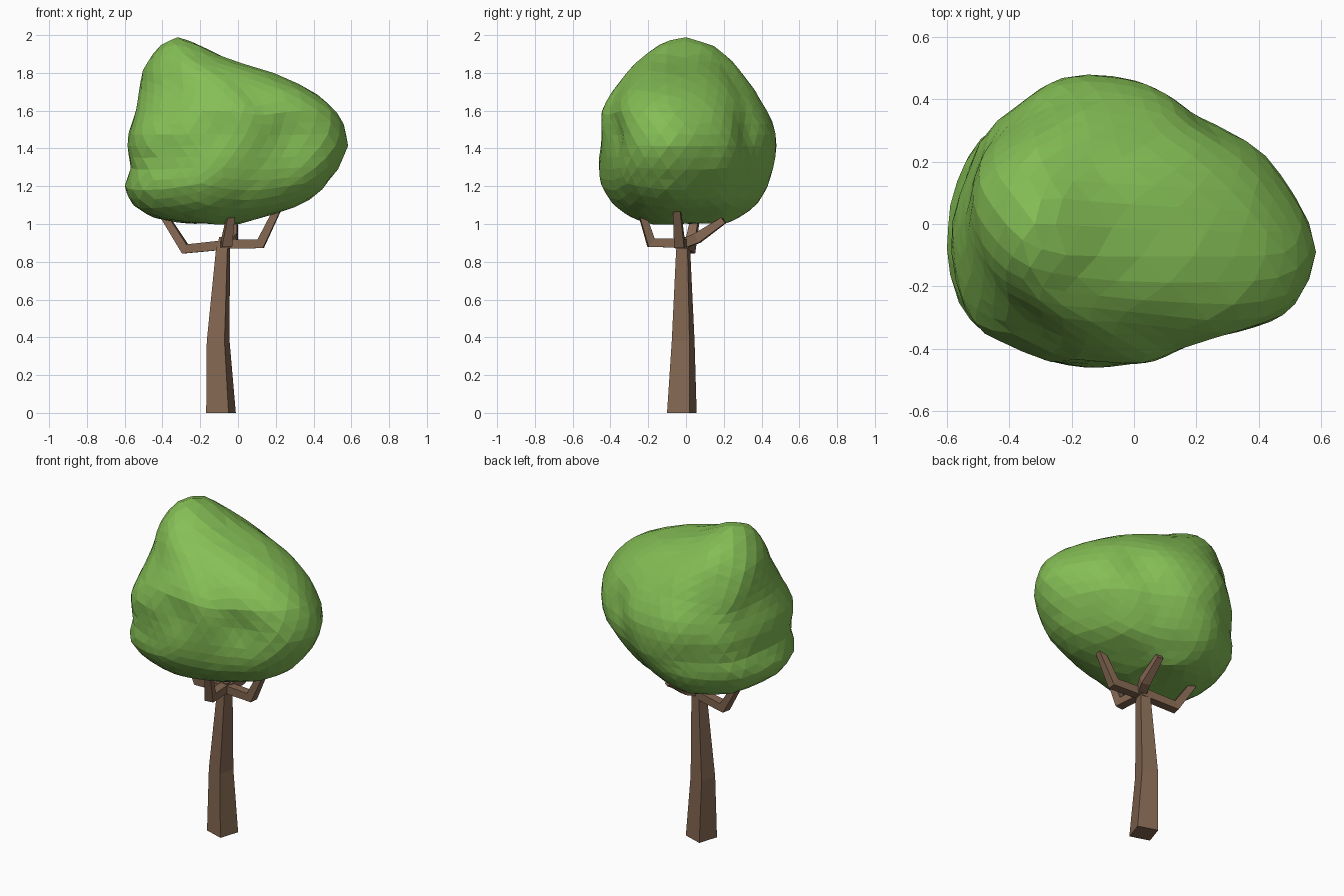
import bpy, bmesh, math
from mathutils import Vector, noise

if "Cube" in bpy.data.objects:
    bpy.data.objects.remove(bpy.data.objects["Cube"])


def material(name, rgb):
    m = bpy.data.materials.new(name)
    m.diffuse_color = (*rgb, 1)
    m.use_nodes = True
    m.node_tree.nodes["Principled BSDF"].inputs["Base Color"].default_value = m.diffuse_color
    return m


BARK = material("bark brown", (0.23, 0.135, 0.083))
LEAF = material("leaf green", (0.235, 0.52, 0.092))


def finish(bm, name, mat):
    bmesh.ops.recalc_face_normals(bm, faces=bm.faces)
    me = bpy.data.meshes.new(name)
    bm.to_mesh(me)
    bm.free()
    me.materials.append(mat)
    ob = bpy.data.objects.new(name, me)
    bpy.context.collection.objects.link(ob)
    return ob


def loft(name, rings, mat):
    """Join four-sided rings into a closed limb."""
    bm = bmesh.new()
    vs = [[bm.verts.new(p) for p in r] for r in rings]
    for a, b in zip(vs, vs[1:]):
        for i in range(4):
            j = (i + 1) % 4
            bm.faces.new((a[i], a[j], b[j], b[i]))
    bm.faces.new(vs[0][::-1])
    bm.faces.new(vs[-1])
    return finish(bm, name, mat)


# Trunk: leaning, tapered, turned square section (x, y, z, corner radius, angle)
trunk = [(-0.09, -0.022, 0, 0.088, -63), (-0.105, -0.015, 0.38, 0.069, -61),
         (-0.08, -0.015, 0.86, 0.044, -58), (-0.07, -0.012, 0.93, 0.036, -55)]
loft("trunk", [[(x + r * math.cos(math.radians(a + 90 * k)),
                 y + r * math.sin(math.radians(a + 90 * k)), z) for k in range(4)]
               for x, y, z, r, a in trunk], BARK)


# Branches: bent square limbs
def branch(name, pts, halves):
    pts = [Vector(p) for p in pts]
    flat = pts[-1] - pts[0]
    side = Vector((-flat.y, flat.x, 0)).normalized()
    rings = []
    for i, (p, h) in enumerate(zip(pts, halves)):
        t = Vector()
        if i > 0:
            t += (p - pts[i - 1]).normalized()
        if i < len(pts) - 1:
            t += (pts[i + 1] - p).normalized()
        up = t.normalized().cross(side)
        rings.append([p + side * (h * a) + up * (h * b)
                      for a, b in ((1, 1), (-1, 1), (-1, -1), (1, -1))])
    loft(name, rings, BARK)


W = (0.025, 0.027, 0.018)
branch("left_branch", [(-0.06, -0.01, 0.89), (-0.28, 0.02, 0.868), (-0.42, 0.06, 1.09)], W)
branch("right_branch", [(-0.07, -0.02, 0.895), (0.12, -0.035, 0.895), (0.22, -0.05, 1.10)], W)
branch("front_branch", [(-0.07, 0.01, 0.90), (-0.06, -0.185, 0.90), (-0.035, -0.235, 1.06)], W)
branch("back_branch", [(-0.07, -0.03, 0.89), (-0.03, 0.06, 0.925), (-0.02, 0.20, 1.02)], W)

# Crown: height profile (latitude, z, left, right, front, back)
LEVELS = [
    (0.00, 1.02, -0.10, -0.10, 0, 0), (0.10, 0.995, -0.25, 0.0, -0.17, 0.21),
    (0.18, 1.035, -0.46, 0.14, -0.30, 0.29), (0.26, 1.10, -0.56, 0.36, -0.39, 0.37),
    (0.34, 1.20, -0.60, 0.47, -0.45, 0.43), (0.42, 1.30, -0.555, 0.55, -0.46, 0.465),
    (0.49, 1.40, -0.58, 0.59, -0.465, 0.48), (0.56, 1.50, -0.575, 0.585, -0.475, 0.475),
    (0.63, 1.60, -0.56, 0.53, -0.48, 0.43), (0.71, 1.70, -0.56, 0.42, -0.42, 0.37),
    (0.79, 1.80, -0.54, 0.22, -0.34, 0.30), (0.87, 1.88, -0.49, -0.06, -0.25, 0.23),
    (0.94, 1.96, -0.42, -0.20, -0.15, 0.15), (1.00, 2.00, -0.32, -0.32, 0, 0)]
# Crown outline seen from above
PLAN = [(0.6, -0.1), (0.57, 0.0), (0.5, 0.12), (0.41, 0.24), (0.2, 0.36), (0.1, 0.42),
        (-0.1, 0.485), (-0.25, 0.465), (-0.4, 0.37), (-0.52, 0.28), (-0.57, 0.17),
        (-0.6, 0.03), (-0.57, -0.27), (-0.5, -0.37), (-0.4, -0.405), (-0.17, -0.48),
        (-0.02, -0.465), (0.15, -0.41), (0.3, -0.38), (0.51, -0.29), (0.57, -0.2)]
POLAR = sorted((math.atan2(y, x), math.hypot(x, y)) for x, y in PLAN)
POLAR = ([(POLAR[-1][0] - math.tau, POLAR[-1][1])] + POLAR
         + [(POLAR[0][0] + math.tau, POLAR[0][1])])
# Hollows in the foliage (centre, size, depth)
DENTS = [((-0.12, -0.46, 1.50), 0.10, 0.035), ((0.28, -0.38, 1.50), 0.11, 0.05),
         ((0.28, 0.33, 1.48), 0.11, 0.04), ((-0.50, 0.20, 1.50), 0.12, 0.03),
         ((-0.05, 0.0, 1.0), 0.13, -0.0)]


def lookup(table, key):
    for a, b in zip(table, table[1:]):
        if key <= b[0]:
            f = (key - a[0]) / (b[0] - a[0])
            return [p + (q - p) * f for p, q in zip(a[1:], b[1:])]
    return table[-1][1:]


bm = bmesh.new()
bmesh.ops.create_icosphere(bm, subdivisions=4, radius=1)
for v in bm.verts:
    n = v.co.normalized()
    lat = 0.5 + math.asin(max(-1, min(1, n.z))) / math.pi
    z, x0, x1, y0, y1 = lookup(LEVELS, lat)
    ang = math.atan2(n.y, n.x)
    r = lookup(POLAR, ang)[0]
    # the front left corner recedes above the low bulge
    corner = max(0, math.cos(ang + 2.5)) ** 4
    r *= 1 - 0.22 * corner * max(0, min(1, (z - 1.48) / 0.25))
    p = Vector(((x0 + x1) / 2 + r * math.cos(ang) / 0.6 * (x1 - x0) / 2,
                (y0 + y1) / 2 + r * math.sin(ang) / 0.48 * (y1 - y0) / 2, z))
    for c, size, depth in DENTS:
        d = (p - Vector(c)).length / size
        p -= n * depth * math.exp(-d * d)
    p += n * 0.012 * noise.noise(p * 6)
    v.co = p
# ease the joins between levels
bmesh.ops.smooth_vert(bm, verts=bm.verts, factor=0.4, use_axis_x=True, use_axis_y=True, use_axis_z=True)
finish(bm, "leaf_crown", LEAF)
